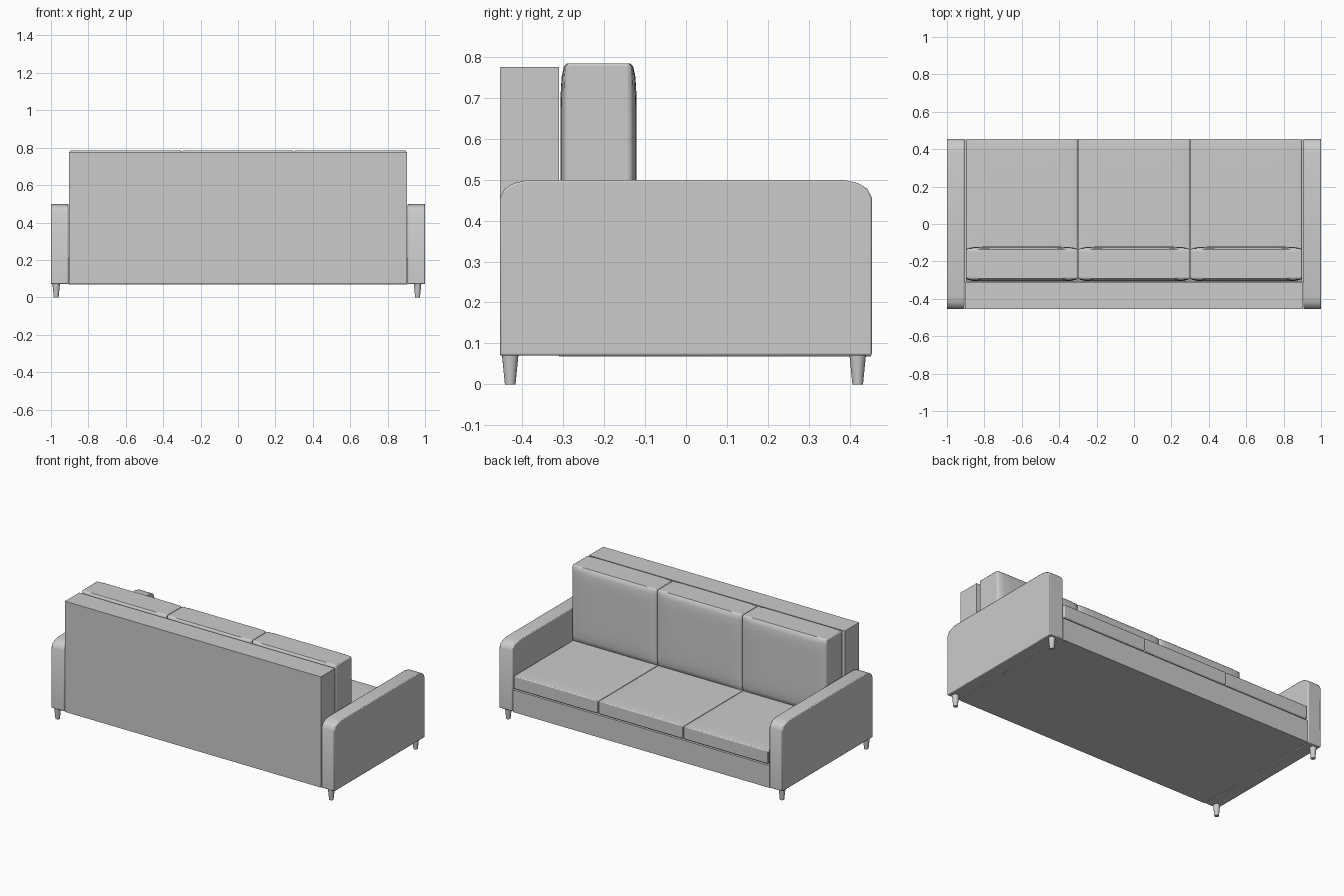
import bpy, bmesh, math

if "Cube" in bpy.data.objects:
    bpy.data.objects.remove(bpy.data.objects["Cube"])


def finish(name, bm, bevel=0.0, segs=2):
    bmesh.ops.recalc_face_normals(bm, faces=bm.faces)
    me = bpy.data.meshes.new(name)
    bm.to_mesh(me)
    bm.free()
    ob = bpy.data.objects.new(name, me)
    bpy.context.collection.objects.link(ob)
    if bevel:
        mod = ob.modifiers.new("bevel", 'BEVEL')
        mod.width, mod.segments = bevel, segs
        mod.limit_method, mod.angle_limit = 'ANGLE', math.radians(50)
    bpy.ops.object.select_all(action='DESELECT')
    ob.select_set(True)
    bpy.context.view_layer.objects.active = ob
    bpy.ops.object.shade_smooth_by_angle(angle=math.radians(35))
    return ob


def place(bm, lo, hi):
    # map a unit cube (-1..1) onto the given bounds
    for v in bm.verts:
        for i in range(3):
            v.co[i] = (lo[i] + hi[i]) / 2 + v.co[i] * (hi[i] - lo[i]) / 2


def box(name, lo, hi, bevel=0.0):
    bm = bmesh.new()
    bmesh.ops.create_cube(bm, size=2)
    place(bm, lo, hi)
    return finish(name, bm, bevel)


def cushion(name, lo, hi, axis, puff, bevel):
    # box whose two large faces swell and round off towards their borders
    bm = bmesh.new()
    bmesh.ops.create_cube(bm, size=2)
    bmesh.ops.subdivide_edges(bm, edges=bm.edges[:], cuts=11, use_grid_fill=True)
    a, b = [i for i in range(3) if i != axis]
    half = (hi[axis] - lo[axis]) / 2
    for v in bm.verts:
        for i in (a, b):
            v.co[i] = math.sin(v.co[i] * math.pi / 2)
        fall = max(0, (1 - abs(v.co[a]) ** 8) * (1 - abs(v.co[b]) ** 8)) ** 0.5
        v.co[axis] *= 1 - puff / half * (1 - fall)
    place(bm, lo, hi)
    return finish(name, bm, bevel)


# frame: back panel and seat base
box("back_panel", (-0.903, -0.455, 0.07), (0.903, -0.311, 0.776))
box("seat_base", (-0.905, -0.311, 0.068), (0.905, 0.453, 0.21))

# armrests: side profile with rounded upper corners, extruded in x
corner = [(0.455, 0.455), (0.444, 0.478), (0.421, 0.492), (0.385, 0.5)]
profile = [(-0.455, 0.07), (0.455, 0.07)] + corner + [(-y, z) for y, z in reversed(corner)]
for side, label in ((-1, "left"), (1, "right")):
    bm = bmesh.new()
    face = bm.faces.new([bm.verts.new((side * 0.907, y, z)) for y, z in profile])
    out = bmesh.ops.extrude_face_region(bm, geom=[face])
    for v in out["geom"]:
        if isinstance(v, bmesh.types.BMVert):
            v.co.x = side
    finish(label + "_armrest", bm, 0.005)

# three seat cushions and three back cushions
for i in range(3):
    x0, x1 = -0.9 + 0.6 * i + 0.002, -0.3 + 0.6 * i - 0.002
    cushion(f"seat_cushion_{i + 1}", (x0, -0.308, 0.214), (x1, 0.455, 0.305), 2, 0.004, 0.005)
    cushion(f"back_cushion_{i + 1}", (x0, -0.307, 0.3), (x1, -0.121, 0.785), 1, 0.016, 0.006)

# tapered legs
for x in (-0.972, 0.96):
    for y in (-0.43, 0.42):
        bm = bmesh.new()
        bmesh.ops.create_cone(bm, cap_ends=True, segments=20, radius1=0.013,
                              radius2=0.02, depth=0.07)
        bmesh.ops.translate(bm, verts=bm.verts, vec=(x, y, 0.035))
        finish(("front" if y < 0 else "rear") + ("_left" if x < 0 else "_right") + "_leg", bm)
